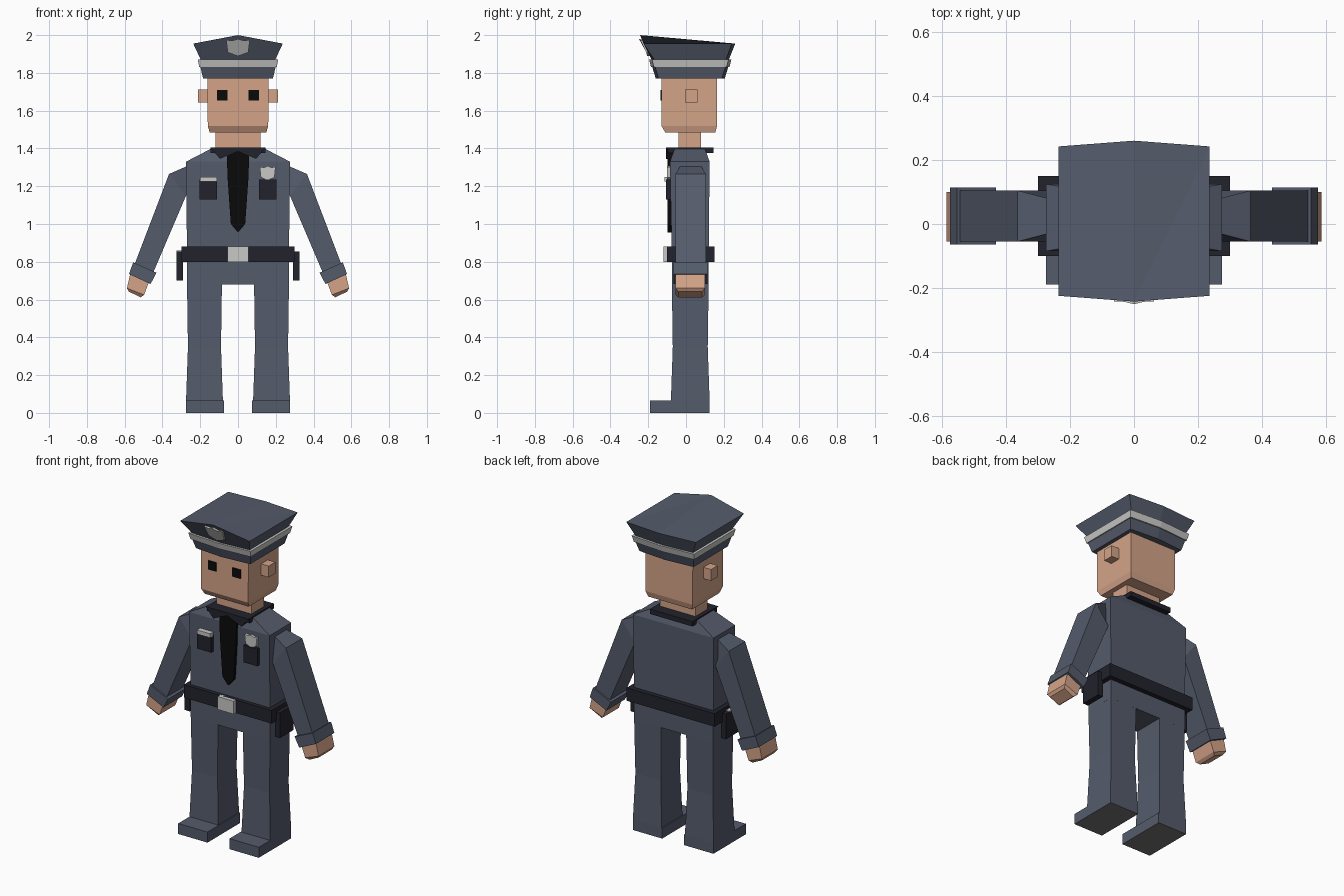
import bpy, bmesh

cube = bpy.data.objects.get("Cube")
if cube:
    bpy.data.objects.remove(cube, do_unlink=True)


def material(name, rgb):
    m = bpy.data.materials.new(name)
    m.use_nodes = True
    m.diffuse_color = (*rgb, 1)
    bsdf = m.node_tree.nodes["Principled BSDF"]
    bsdf.inputs["Base Color"].default_value = (*rgb, 1)
    bsdf.inputs["Roughness"].default_value = 0.8
    return m


UNIFORM = material("slate uniform", (0.089, 0.105, 0.147))
SKIN = material("skin", (0.66, 0.37, 0.25))
LEATHER = material("dark leather", (0.016, 0.016, 0.026))
BLACK = material("black", (0.003, 0.003, 0.003))
SILVER = material("silver", (0.58, 0.58, 0.57))
SOLE = material("sole grey", (0.17, 0.17, 0.17))


def loft(name, rings, mat, side=1, sole=False):
    """Skin a stack of equal rings and cap both ends; side=-1 mirrors in x."""
    bm = bmesh.new()
    loops = [[bm.verts.new((x * side, y, z)) for x, y, z in r] for r in rings]
    n = len(loops[0])
    for a, b in zip(loops, loops[1:]):
        for i in range(n):
            j = (i + 1) % n
            bm.faces.new((a[i], a[j], b[j], b[i]))
    bm.faces.new(loops[0])
    bm.faces.new(loops[-1])
    bmesh.ops.recalc_face_normals(bm, faces=bm.faces)
    bm.normal_update()
    if sole:
        for f in bm.faces:
            f.material_index = int(f.normal.z < -0.9 and f.calc_center_median().z < 0.01)
    me = bpy.data.meshes.new(name)
    bm.to_mesh(me)
    bm.free()
    me.materials.append(mat)
    if sole:
        me.materials.append(SOLE)
    ob = bpy.data.objects.new(name, me)
    bpy.context.collection.objects.link(ob)
    return ob


def rect(x0, x1, y0, y1, z):
    return [(x0, y0, z), (x1, y0, z), (x1, y1, z), (x0, y1, z)]


def box(name, x, y, z, mat, side=1):
    return loft(name, [rect(*x, *y, z[0]), rect(*x, *y, z[1])], mat, side)


def plate(name, outline, y0, y1, mat, side=1):
    """Extrude an x-z outline through y."""
    return loft(name, [[(x, y, z) for x, z in outline] for y in (y0, y1)], mat, side)


def slab(outline, front, back):
    """Limb ring from two x-z points, with the depth of the ring."""
    (xo, zo), (xi, zi) = outline
    return [(xo, front, zo), (xi, front, zi), (xi, back, zi), (xo, back, zo)]


def hat_ring(w, front, back, z, bow=0.015, peak=0.0):
    return [(-w, front, z), (0, front - bow, z + peak), (w, front, z),
            (w, back, z), (0, back + bow, z), (-w, back, z)]


# Torso, hips and neck
loft("torso", [rect(-.27, .27, -.075, .12, .84), rect(-.275, .275, -.085, .125, 1.33),
               rect(-.14, .14, -.06, .10, 1.40)], UNIFORM)
box("hips", (-.27, .27), (-.075, .12), (.68, .84), UNIFORM)
box("neck", (-.12, .12), (-.04, .08), (1.38, 1.50), SKIN)

# Head
loft("head", [rect(-.15, .15, -.11, .155, 1.485), rect(-.16, .16, -.13, .165, 1.52),
              rect(-.162, .162, -.13, .165, 1.78)], SKIN)

# Belt and buckle
box("belt", (-.30, .30), (-.10, .15), (.80, .88), LEATHER)
box("belt_buckle", (-.055, .055), (-.12, -.09), (.80, .88), SILVER)

# Paired parts
for side, label in ((1, "left"), (-1, "right")):
    loft(label + "_leg", [rect(.085, .27, -.075, .12, .69), rect(.09, .265, -.07, .115, .35),
                          rect(.08, .275, -.08, .125, .065)], UNIFORM, side)
    loft(label + "_shoe", [rect(.075, .275, -.19, .125, 0), rect(.075, .275, -.19, .125, .065)],
         UNIFORM, side, sole=True)
    loft(label + "_arm", [slab([(.25, 1.315), (.25, 1.16)], -.025, .075),
                          slab([(.365, 1.265), (.275, 1.15)], -.055, .105),
                          slab([(.55, .78), (.45, .74)], -.055, .105)], UNIFORM, side)
    loft(label + "_cuff", [slab([(.555, .797), (.432, .742)], -.065, .115),
                           slab([(.577, .735), (.463, .682)], -.065, .115)], UNIFORM, side)
    loft(label + "_hand", [slab([(.565, .76), (.465, .71)], -.055, .10),
                           slab([(.588, .66), (.497, .625)], -.055, .10),
                           slab([(.578, .642), (.515, .612)], -.04, .085)], SKIN, side)
    box(label + "_ear", (.15, .213), (-.005, .06), (1.642, 1.712), SKIN, side)
    box(label + "_eye", (.055, .11), (-.135, -.128), (1.655, 1.71), BLACK, side)
    box(label + "_pocket", (.11, .205), (-.105, -.07), (1.13, 1.235), LEATHER, side)
    box(label + "_holster", (.29, .325), (-.055, .075), (.70, .855), LEATHER, side)
    plate(label + "_collar_flap", [(.148, 1.405), (.095, 1.345), (0, 1.388), (0, 1.405)],
          -.105, -.07, LEATHER, side)
box("holster_latch", (-.325, -.30), (-.02, .04), (.855, .86), SILVER)

# Collar and tie
box("collar", (-.145, .145), (-.095, .145), (1.375, 1.405), LEATHER)
tie = [(-.06, 1.39), (.06, 1.39), (.055, 1.24), (.038, 1.0), (0, .955), (-.038, 1.0), (-.055, 1.24)]
plate("tie", tie, -.098, -.07, BLACK)

# Chest badge and tag
shield = [(0, .04), (.02, .032), (.042, .036), (.036, -.02), (0, -.036),
          (-.036, -.02), (-.042, .036), (-.02, .032)]
plate("chest_badge", [(x + .157, z + 1.267) for x, z in shield], -.10, -.075, SILVER)
box("chest_tag", (-.20, -.11), (-.115, -.075), (1.225, 1.25), SILVER)

# Hat
loft("hat_base", [hat_ring(.185, -.145, .19, 1.77), hat_ring(.20, -.165, .21, 1.835)], UNIFORM)
loft("hat_band", [hat_ring(.205, -.17, .215, 1.83), hat_ring(.213, -.18, .225, 1.87)], SILVER)
loft("hat_crown", [hat_ring(.195, -.165, .21, 1.865),
                   hat_ring(.237, -.225, .243, 1.955, .018, .045)], UNIFORM)

# Hat top, a ridge running from the peak to the back
rim = hat_ring(.237, -.225, .243, 1.955, .018, .045)
crown = bpy.data.objects["hat_crown"]
bm = bmesh.new()
bm.from_mesh(crown.data)
bmesh.ops.delete(bm, geom=[f for f in bm.faces if len(f.verts) == 6 and f.normal.z > .5],
                 context="FACES_ONLY")
bm.verts.ensure_lookup_table()
top = bm.verts[-6:]
bm.faces.new((top[0], top[1], top[4], top[5]))
bm.faces.new((top[1], top[2], top[3], top[4]))
bmesh.ops.recalc_face_normals(bm, faces=bm.faces)
bm.to_mesh(crown.data)
bm.free()

# Hat badge, leaning with the crown front
emblem = [(x * 1.5, z * 1.2 + 1.932) for x, z in shield]
loft("hat_badge", [[(x, d - .18 - (z - 1.865) * .5 + abs(x) * .1, z) for x, z in emblem]
                   for d in (-.014, .01)], SILVER)
